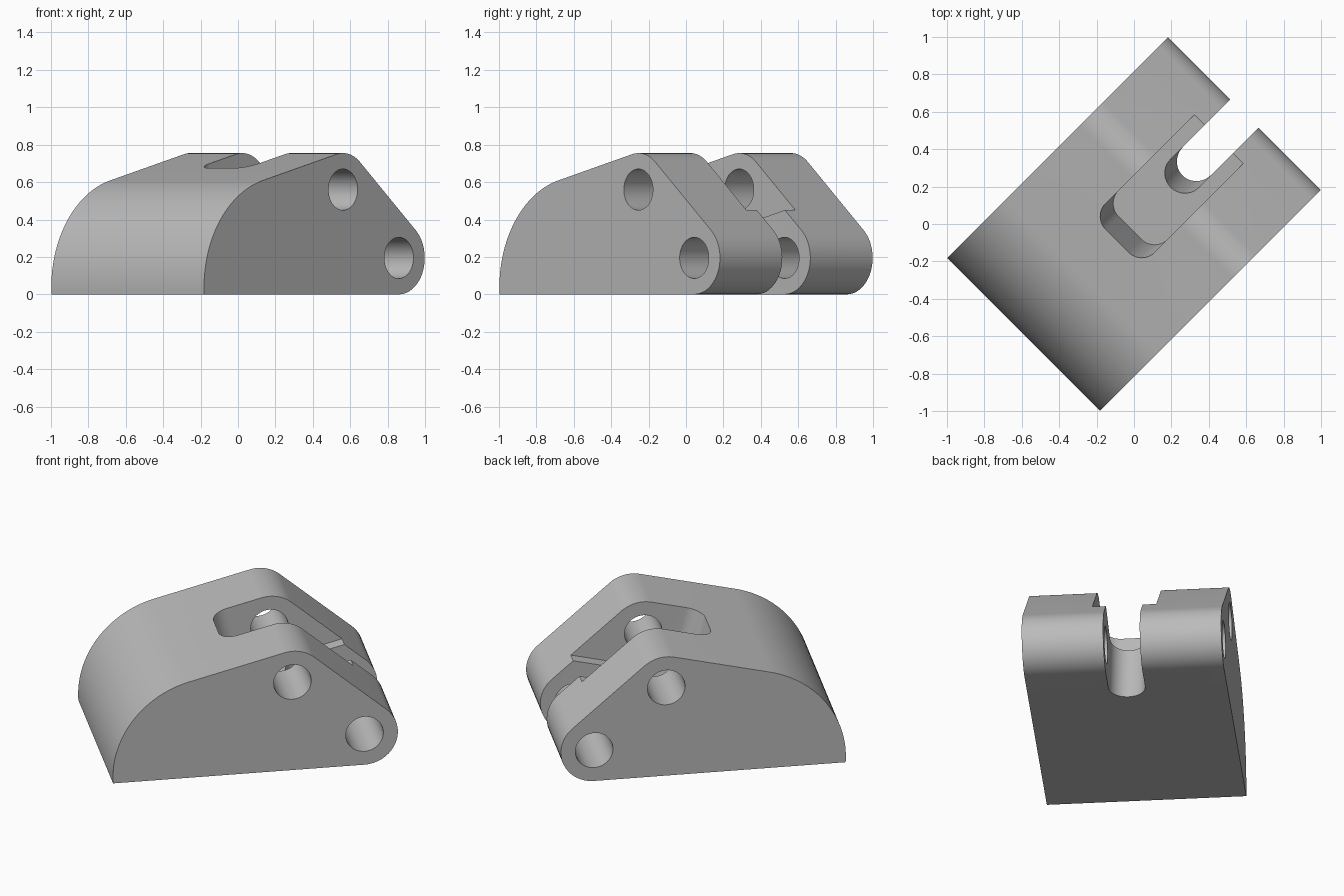
import bpy, bmesh, math
from mathutils import Matrix, Vector

if "Cube" in bpy.data.objects:
    bpy.data.objects.remove(bpy.data.objects["Cube"])

grey = bpy.data.materials.new("plain grey")
grey.diffuse_color = (0.5, 0.5, 0.5, 1)
grey.use_nodes = True
grey.node_tree.nodes["Principled BSDF"].inputs["Base Color"].default_value = grey.diffuse_color

TURN = Matrix.Rotation(math.radians(45), 4, 'Z')   # block sits diagonally
HALF_W = 0.577
SLOPE = math.atan(0.25)                            # rear slope angle


def arc(cx, cy, r, a0, a1, n):
    """Points on an arc, angles in degrees."""
    return [(cx + r * math.cos(math.radians(a0 + (a1 - a0) * i / n)),
             cy + r * math.sin(math.radians(a0 + (a1 - a0) * i / n)))
            for i in range(n + 1)]


def prism(name, pts, origin, ax, ay, az, lo, hi):
    """Extrude a 2D outline from lo to hi along az."""
    ax, ay, az, origin = Vector(ax), Vector(ay), Vector(az), Vector(origin)
    bm = bmesh.new()
    rings = [[bm.verts.new(origin + ax * p + ay * q + az * t) for p, q in pts]
             for t in (lo, hi)]
    bm.faces.new(rings[0])
    bm.faces.new(rings[1])
    n = len(pts)
    for i in range(n):
        j = (i + 1) % n
        bm.faces.new((rings[0][i], rings[0][j], rings[1][j], rings[1][i]))
    bmesh.ops.recalc_face_normals(bm, faces=bm.faces)
    bm.transform(TURN)
    me = bpy.data.meshes.new(name)
    bm.to_mesh(me)
    bm.free()
    me.materials.append(grey)
    ob = bpy.data.objects.new(name, me)
    bpy.context.collection.objects.link(ob)
    return ob


# Side profile: rounded nose, crown and rounded back joined by tangent lines
TOP, LOW, R = (0.217, 0.56), (0.639, 0.195), 0.195
front_ang = math.degrees(math.atan2(LOW[0] - TOP[0], TOP[1] - LOW[1]))
rear_ang = 90 + math.degrees(SLOPE)
profile = (arc(*LOW, R, -90, front_ang, 24)
           + arc(*TOP, R, front_ang, rear_ang, 16)
           + arc(-0.244, 0.037, 0.59, rear_ang, 183.6, 32))
profile[-1] = (profile[-1][0], 0.0)
U, V, Z = (1, 0, 0), (0, 1, 0), (0, 0, 1)
block = prism("bracket_block", profile, (0, 0, 0), U, Z, V, -HALF_W, HALF_W)

# Pin holes across the whole width
cutters = [prism("pin_hole", arc(c[0], c[1], 0.11, 0, 352.5, 47),
                 (0, 0, 0), U, Z, V, -1, 1) for c in (TOP, LOW)]

# Pocket and through slot, both square to the rear slope
S = (math.cos(SLOPE), 0, math.sin(SLOPE))
N = (-math.sin(SLOPE), 0, math.cos(SLOPE))
pw, pr = 0.185, 0.1
pocket = ([(1.3, -pw), (1.3, pw)] + arc(pr, pw - pr, pr, 90, 180, 12)
          + arc(pr, pr - pw, pr, 180, 270, 12))
cutters.append(prism("pocket_cut", pocket, (-0.03, 0, 0.2825), S, V, N, 0, 0.9))
sr = 0.106
slot = [(1.3, -sr), (1.3, sr)] + arc(sr, 0, sr, 90, 270, 24)
cutters.append(prism("slot_cut", slot, (0.277, 0, 0.36), S, V, N, -0.9, 0.25))

# Cut, bake and discard the cutters
for c in cutters:
    c.hide_render = True
    m = block.modifiers.new(c.name, 'BOOLEAN')
    m.operation, m.solver, m.object = 'DIFFERENCE', 'EXACT', c
dg = bpy.context.evaluated_depsgraph_get()
baked = bpy.data.meshes.new_from_object(block.evaluated_get(dg))
block.modifiers.clear()
block.data = baked
baked.materials.clear()
baked.materials.append(grey)
for p in baked.polygons:
    p.material_index = 0
for c in cutters:
    bpy.data.objects.remove(c)

bpy.ops.object.select_all(action='DESELECT')
block.select_set(True)
bpy.context.view_layer.objects.active = block
bpy.ops.object.shade_smooth_by_angle(angle=math.radians(25))
